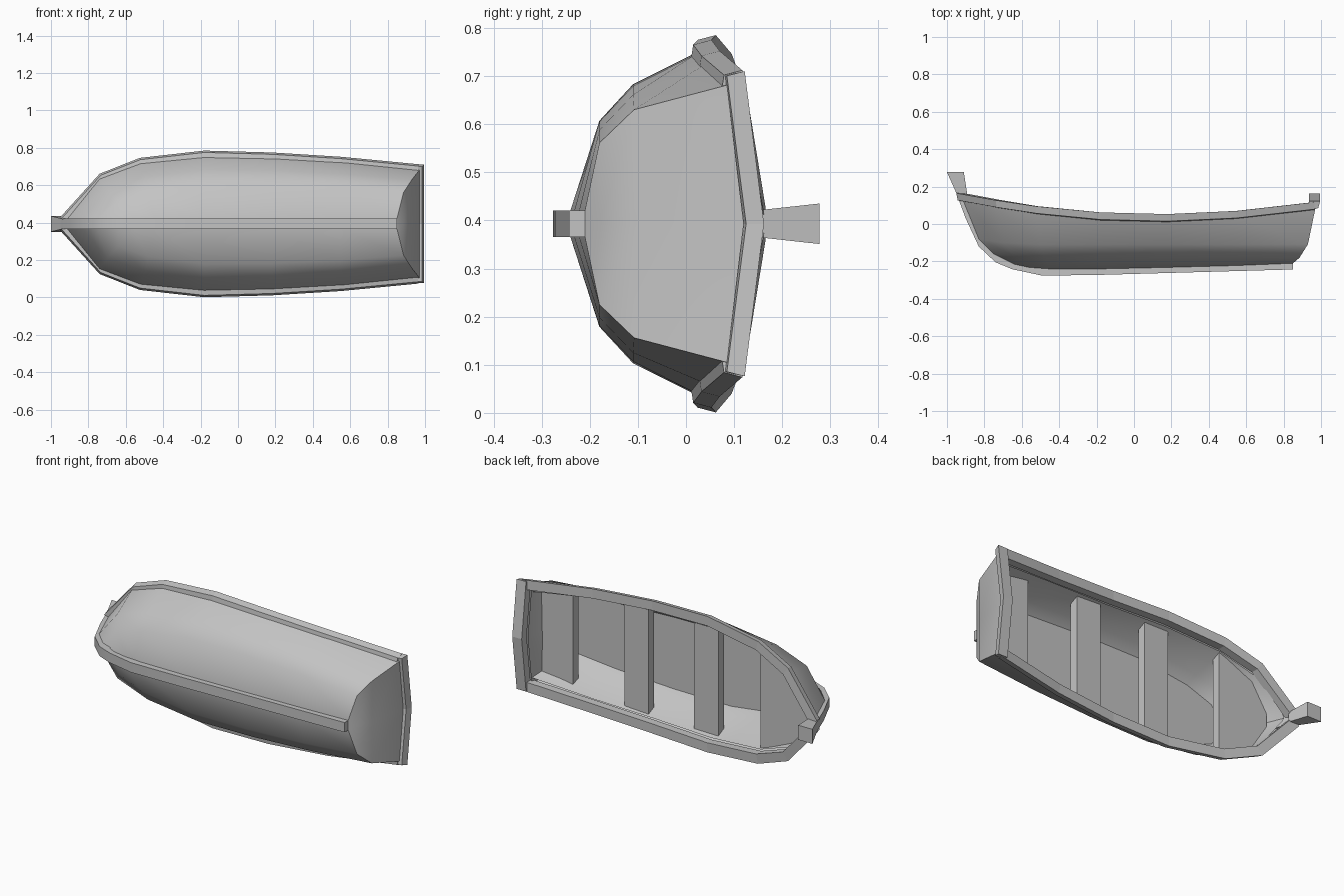
import bpy, bmesh, math
from mathutils import Vector

if "Cube" in bpy.data.objects:
    bpy.data.objects.remove(bpy.data.objects["Cube"], do_unlink=True)

MID = 0.393   # height of the boat's centreline, as it lies on its side

grey = bpy.data.materials.new("plain_grey")
grey.use_nodes = True
grey.diffuse_color = (0.55, 0.55, 0.55, 1)
grey.node_tree.nodes["Principled BSDF"].inputs["Base Color"].default_value = (0.55, 0.55, 0.55, 1)


def finish(name, bm, flip=False, angle=0):
    """Turn a bmesh into a named object; angle sets smooth shading."""
    bmesh.ops.recalc_face_normals(bm, faces=bm.faces)
    if flip:
        bmesh.ops.reverse_faces(bm, faces=bm.faces)
    mesh = bpy.data.meshes.new(name)
    bm.to_mesh(mesh)
    bm.free()
    mesh.materials.append(grey)
    ob = bpy.data.objects.new(name, mesh)
    bpy.context.collection.objects.link(ob)
    if angle:
        bpy.ops.object.select_all(action='DESELECT')
        bpy.context.view_layer.objects.active = ob
        ob.select_set(True)
        bpy.ops.object.shade_smooth_by_angle(angle=math.radians(angle))


def loft(name, rings, closed=False, caps=False, flip=False, angle=0):
    """Skin a row of rings; points are (x, y, offset from centreline)."""
    bm = bmesh.new()
    rows = [[bm.verts.new((x, y, MID + h)) for x, y, h in r] for r in rings]
    n = len(rows[0])
    for a, b in zip(rows, rows[1:]):
        for i in range(n if closed else n - 1):
            j = (i + 1) % n
            bm.faces.new((a[i], a[j], b[j], b[i]))
    if caps:
        bm.faces.new(rows[0])
        bm.faces.new(rows[-1])
    finish(name, bm, flip, angle)


def both_sides(half):
    """Mirror a half section, listed from the rail to the keel."""
    return half + [(x, y, -h) for x, y, h in reversed(half)]


# Hull sections from bow to stern, each from rail to keel
K = 0.028
sections = [
    [(-.915, .13, K), (-.83, -.08, K), (-.75, -.16, K), (-.64, -.215, K)],
    [(-.74, .09, .24), (-.70, -.10, .185), (-.64, -.17, .12), (-.56, -.232, K)],
    [(-.52, .06, .325), (-.50, -.11, .25), (-.48, -.18, .175), (-.45, -.24, K)],
    [(-.18, .03, .36), (-.18, -.11, .29), (-.18, -.18, .214), (-.18, -.24, K)],
    [(.18, .02, .352), (.18, -.11, .286), (.18, -.18, .212), (.18, -.232, K)],
    [(.55, .04, .332), (.55, -.11, .268), (.55, -.18, .195), (.55, -.222, K)],
    [(.97, .085, .288), (.93, -.108, .237), (.885, -.18, .168), (.85, -.21, K)],
]
loft("hull", [both_sides(s) for s in sections], angle=60)

# Inner skin: sections drawn in, ending on a flat floor, closed at the bow
FLOOR = -.155


def inner(s, dx):
    (x3, y3, h3), (x2, y2, h2), (x1, _, h1), _ = s
    return both_sides([(x3 + dx, y3, max(h3 - .04, K)),
                       (x2 + dx, y2, max(h2 - .033, K)),
                       (x1 + dx, FLOOR, max(h1 - .005, K))])


shifts = [.05] + [0] * 5 + [-.045]
skin = [inner(s, d) for s, d in zip(sections, shifts)]
stem = [(x - .015, y, 0) for x, y, h in skin[0]]
loft("inner_hull", [stem] + skin, flip=True, angle=35)


# Transom, outer and inner faces with a peaked top edge
def transom(name, dx, flip):
    strips = [[(x + dx, y, h), (x + dx, y + p, 0), (x + dx, y, -h)]
              for (x, y, h), p in zip(sections[-1], (.035, 0, 0, 0))]
    loft(name, strips, flip=flip, angle=40)


transom("transom", 0, False)
transom("inner_transom", -.045, True)

# Gunwale rail: plan (x, top height, half width), section offset inwards
plan = [(-.95, .165, .036), (-.74, .127, .268), (-.525, .095, .353), (-.18, .062, .392),
        (.18, .053, .382), (.55, .07, .359), (.965, .117, .319)]
for side, label in ((1, "left"), (-1, "right")):
    rings = []
    for i, (x, y, h) in enumerate(plan):
        a, b = plan[max(i - 1, 0)], plan[min(i + 1, len(plan) - 1)]
        t = Vector((b[0] - a[0], b[2] - a[2])).normalized()
        nx, nh = t.y, -t.x
        ring = [(x, y, h), (x + nx * .055, y, max(h + nh * .055, 0)),
                (x + nx * .055, y - .045, max(h + nh * .055, 0)),
                (x + nx * .01, y - .038, h + nh * .01)]
        rings.append([(px, py, ph * side) for px, py, ph in ring])
    loft(label + "_rail", rings, closed=True, caps=True)

# Stern rail with a gentle peak
rings = [[(.995, y, h), (.935, y, h), (.935, y - .045, h * .97), (.985, y - .037, h * .97)]
         for h, y in ((-.317, .122), (0, .162), (.317, .122))]
loft("stern_rail", rings, closed=True, caps=True)

# Keel and stem: outer and inner edge of a bar along the bottom
outer_edge = [(.85, -.243), (-.18, -.272), (-.49, -.276), (-.65, -.242),
              (-.74, -.205), (-.83, -.12), (-.90, .03), (-.95, .165)]
inner_edge = [(.85, -.205), (-.18, -.23), (-.45, -.23), (-.62, -.20),
              (-.70, -.17), (-.79, -.1), (-.87, .03), (-.91, .165)]


def bar(name, outer, inside, widths):
    loft(name, [[(*o, w), (*i, w), (*i, -w), (*o, -w)]
                for o, i, w in zip(outer, inside, widths)],
         closed=True, caps=True, angle=30)


bar("keel", outer_edge, inner_edge, [K] * len(outer_edge))
bar("bow_post", [(-.943, .15), (-1, .277)], [(-.89, .15), (-.91, .277)], [.028, .042])


# Seats and bow deck: plan outlines (x, half width) with narrower undersides
def plank(name, outline, top, thick=.05):
    edge = outline + [(x, -h) for x, h in reversed(outline)]
    rings = [[(x, y, h * k) for x, h in edge] for y, k in ((top, 1), (top - thick, .92))]
    loft(name, rings, closed=True, caps=True)


plank("front_seat", [(-.215, .308), (-.06, .306)], .012)
plank("middle_seat", [(.23, .301), (.385, .293)], .012)
plank("stern_seat", [(.71, .275), (.92, .245)], .015)
plank("bow_deck", [(-.825, .04), (-.73, .19), (-.63, .24), (-.515, .28)], .055)
